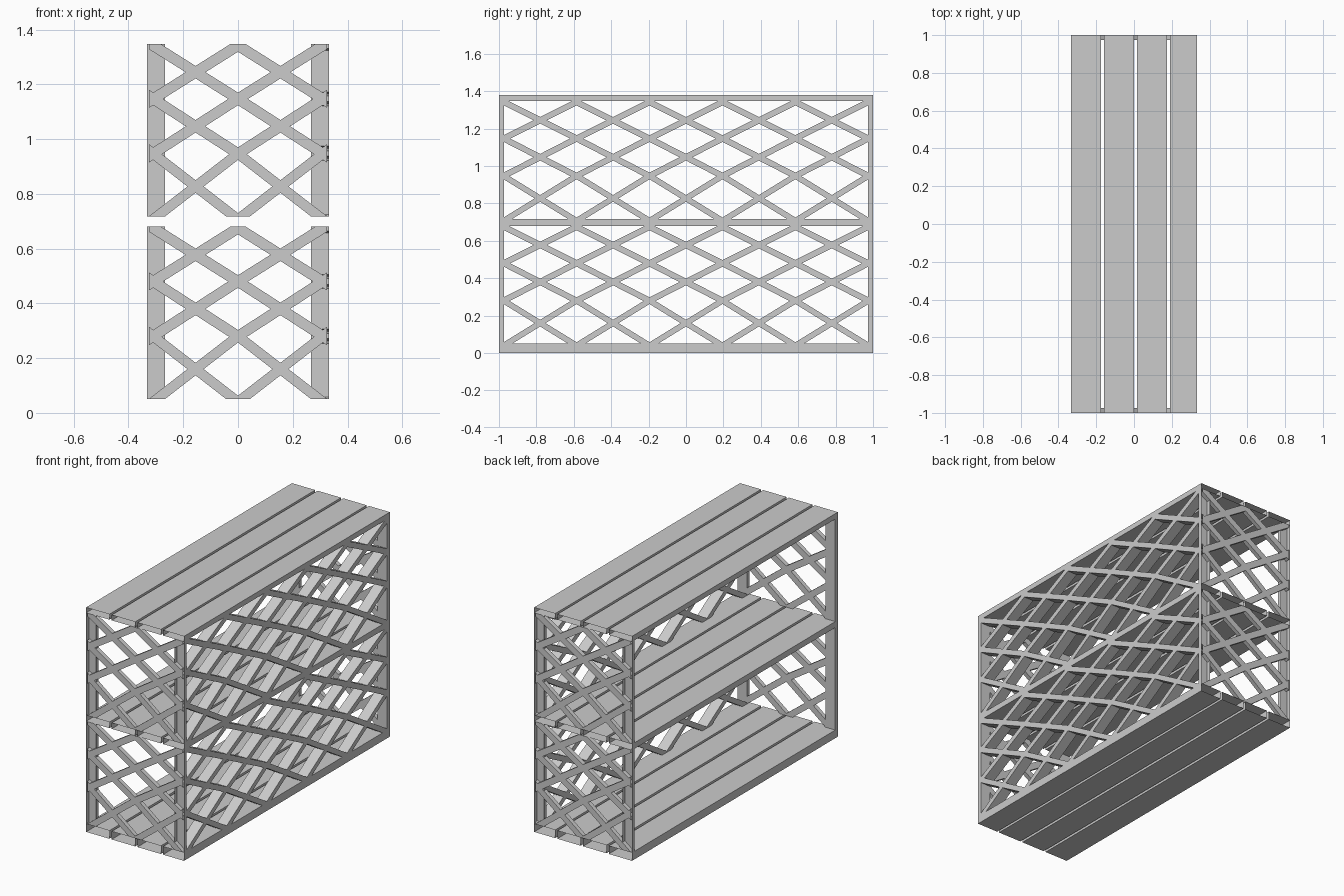
import bpy, bmesh
from mathutils import Vector

if "Cube" in bpy.data.objects:
    bpy.data.objects.remove(bpy.data.objects["Cube"])

HX, HY = 0.333, 1.0          # half depth and half length
TH, DEEP = 0.026, 0.066      # end panel thickness, post / back lattice depth
TIERS = [0.05, 0.717]        # bottom of each open bay
BAY = 0.63                   # height of a bay
ROWS = [-0.01, 0.23, 0.43, 0.625]   # heights of lattice nodes in a bay


def finish(name, bm):
    mesh = bpy.data.meshes.new(name)
    bm.to_mesh(mesh)
    bm.free()
    obj = bpy.data.objects.new(name, mesh)
    bpy.context.collection.objects.link(obj)
    return obj


def box(name, lo, hi, open_ends=()):
    """Box between two corners; faces whose normal is listed are left open."""
    bm = bmesh.new()
    bmesh.ops.create_cube(bm, size=1)
    lo, hi = Vector(lo), Vector(hi)
    for v in bm.verts:
        v.co = Vector([lo[i] + (v.co[i] + 0.5) * (hi[i] - lo[i]) for i in range(3)])
    bm.normal_update()
    gone = [f for f in bm.faces if any(f.normal.dot(Vector(n)) > 0.9 for n in open_ends)]
    bmesh.ops.delete(bm, geom=gone, context='FACES')
    return finish(name, bm)


def lattice(name, half, cells, thick, limit, z0, place):
    """Crossing bars; place(u, v, z) maps run u and depth v (0 or 1) to space."""
    bm = bmesh.new()
    step = 2 * half / cells

    def bar(ua, za, ub, zb):
        # overrun the outermost bars into the posts
        slope = (zb - za) / (ub - ua)
        if ua < -half + 0.001:
            za, ua = za - slope * (limit - half), -limit
        if ub > half - 0.001:
            zb, ub = zb + slope * (limit - half), limit
        h = thick / 2
        prof = [(ua, za - h), (ub, zb - h), (ub, zb + h), (ua, za + h)]
        a, b = [[bm.verts.new(place(u, d, z0 + z)) for u, z in prof] for d in (0, 1)]
        bm.faces.new(a)
        bm.faces.new(b[::-1])
        for i in (0, 2):
            j = (i + 1) % 4
            bm.faces.new((a[j], a[i], b[i], b[j]))

    for c in range(cells):
        ua = -half + c * step
        for lo, hi in zip(ROWS, ROWS[1:]):
            bar(ua, lo, ua + step, hi)
            bar(ua, hi, ua + step, lo)
    # trim the bars flush with the shelves
    for z, n in ((z0, -1), (z0 + BAY, 1)):
        bmesh.ops.bisect_plane(bm, geom=bm.verts[:] + bm.edges[:] + bm.faces[:],
                               plane_co=(0, 0, z), plane_no=(0, 0, n), clear_outer=True)
    bmesh.ops.recalc_face_normals(bm, faces=bm.faces)
    return finish(name, bm)


# Shelves: four long hollow slats each, open at the ends
SLATS = [(-HX, -0.175), (-0.159, 0.0), (0.016, 0.175), (0.19, HX)]
for level, (za, zb) in {"bottom": (0, 0.05), "middle": (0.68, 0.717), "top": (1.347, 1.38)}.items():
    for i, (xa, xb) in enumerate(SLATS):
        box(f"{level}_shelf_slat_{i + 1}", (xa, -HY, za), (xb, HY, zb),
            [(0, 1, 0), (0, -1, 0)])

for t, z0 in enumerate(TIERS):
    tier = ("lower", "upper")[t]
    for s, end in ((-1, "front"), (1, "rear")):
        ya, yb = sorted((s * HY, s * (HY - TH)))
        # Corner posts, open outwards
        for side, xa, xb in (("left", -HX, -HX + DEEP), ("right", HX - DEEP, HX)):
            box(f"{tier}_{end}_{side}_post", (xa, ya, z0), (xb, yb, z0 + BAY), [(0, s, 0)])
        # End lattice
        lattice(f"{tier}_{end}_lattice", 0.31, 2, 0.046, 0.325, z0,
                lambda u, d, z, s=s: (u, s * (HY - TH * d), z))
    # Long side lattice
    lattice(f"{tier}_side_lattice", 0.975, 5, 0.036, 0.99, z0,
            lambda u, d, z: (HX - DEEP * d, u, z))
